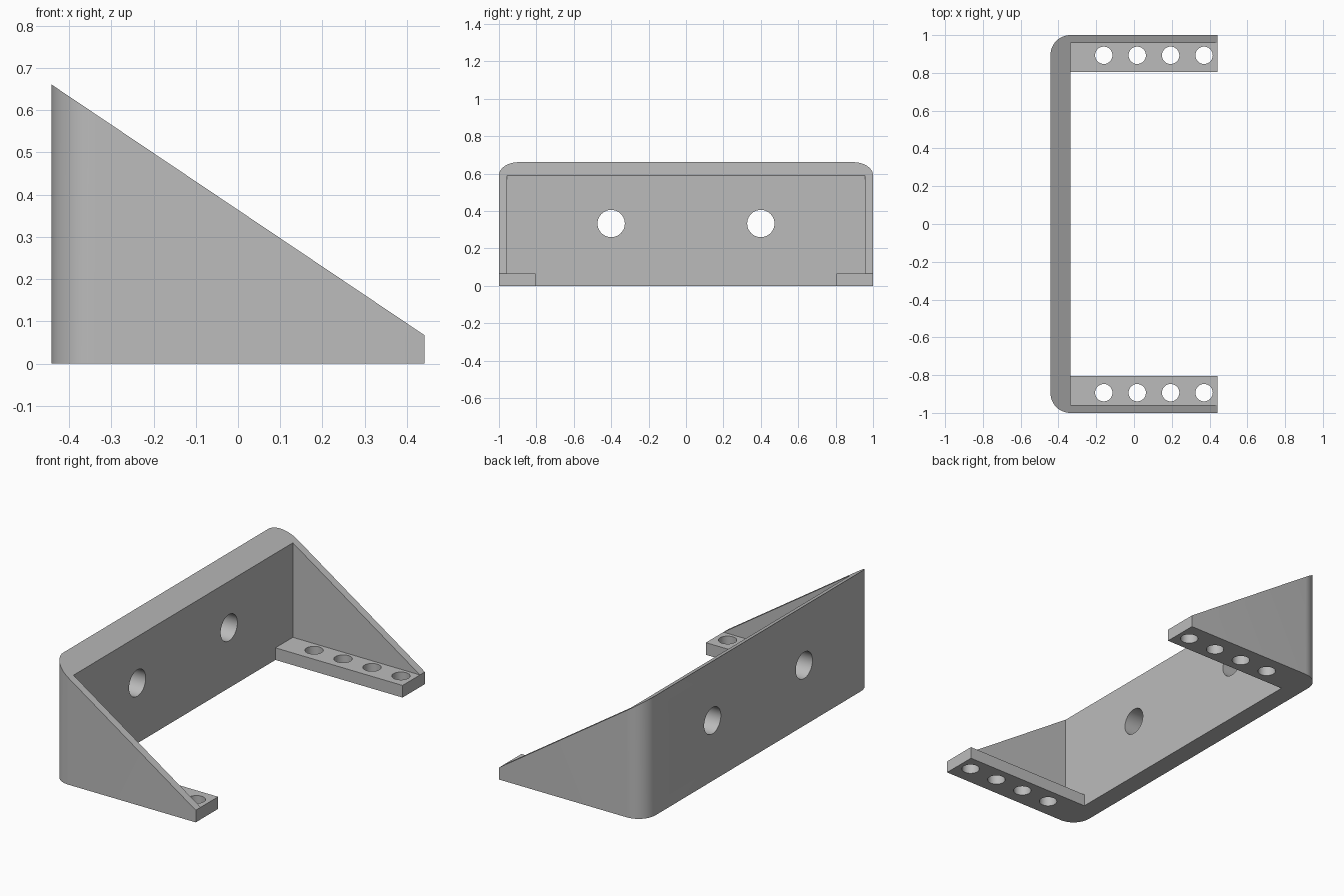
import bpy, bmesh, math
from mathutils import Matrix

default = bpy.data.objects.get("Cube")
if default:
    bpy.data.objects.remove(default, do_unlink=True)

X, Y = 0.442, 1.0                 # half depth and half width
BACK, SIDE = 0.107, 0.043         # plate thicknesses
TOP, LOW = 0.661, 0.067           # height at the back and at the tips
RADIUS = 0.105                    # rounded outer corners
FLANGE = 0.195                    # flange width

grey = bpy.data.materials.new("plain grey")
grey.use_nodes = True
colour = (0.5, 0.5, 0.5, 1)
grey.diffuse_color = colour
grey.node_tree.nodes["Principled BSDF"].inputs["Base Color"].default_value = colour


def finish(name, bm):
    bmesh.ops.recalc_face_normals(bm, faces=bm.faces)
    mesh = bpy.data.meshes.new(name)
    bm.to_mesh(mesh)
    bm.free()
    mesh.materials.append(grey)
    obj = bpy.data.objects.new(name, mesh)
    bpy.context.collection.objects.link(obj)
    return obj


def slope(x):
    return TOP + (LOW - TOP) * (x + X) / (2 * X)


def box(name, x0, x1, y0, y1, z0, z1):
    bm = bmesh.new()
    bmesh.ops.create_cube(bm, size=1)
    for v in bm.verts:
        v.co.x = x1 if v.co.x > 0 else x0
        v.co.y = y1 if v.co.y > 0 else y0
        v.co.z = z1 if v.co.z > 0 else z0
    return finish(name, bm)


def drill(name, place, radius, depth, turn=Matrix()):
    bm = bmesh.new()
    bmesh.ops.create_cone(bm, cap_ends=True, segments=40, radius1=radius,
                          radius2=radius, depth=depth,
                          matrix=Matrix.Translation(place) @ turn)
    return finish(name, bm)


def combine(target, other, operation):
    mod = target.modifiers.new("join", 'BOOLEAN')
    mod.operation = operation
    mod.solver = 'EXACT'
    mod.object = other
    bpy.context.view_layer.objects.active = target
    bpy.ops.object.modifier_apply(modifier=mod.name)
    bpy.data.objects.remove(other, do_unlink=True)


# U-shaped wall: half outline from the tip round the corner, then mirrored
arc = [math.pi / 2 * (1 + i / 12) for i in range(13)]
half = [(X, Y)] + [(-X + RADIUS + RADIUS * math.cos(a),
                    Y - RADIUS + RADIUS * math.sin(a)) for a in arc]
inner = [(-X + BACK, Y - SIDE), (X, Y - SIDE)]
outline = (half + [(x, -y) for x, y in reversed(half)]
           + [(x, -y) for x, y in reversed(inner)] + inner)

bm = bmesh.new()
base = [bm.verts.new((x, y, 0)) for x, y in outline]
rim = [bm.verts.new((x, y, slope(x))) for x, y in outline]
bm.faces.new(base)
bm.faces.new(rim)
for i in range(len(outline)):
    j = (i + 1) % len(outline)
    bm.faces.new((base[i], base[j], rim[j], rim[i]))
bracket = finish("shelf_bracket", bm)

# Mounting flanges along the foot of each side, with four holes each
for side in (-1, 1):
    y0, y1 = sorted((side * (Y - FLANGE), side * (Y - SIDE / 2)))
    combine(bracket, box("flange", -X + BACK / 2, X, y0, y1, 0, LOW), 'UNION')
for side in (-1, 1):
    for i in range(4):
        place = (-0.16 + 0.177 * i, side * 0.893, LOW / 2)
        combine(bracket, drill("screw_hole", place, 0.046, 0.2), 'DIFFERENCE')

# Two larger holes through the back plate
for y in (-0.4, 0.4):
    cutter = drill("back_hole", (-X + BACK / 2, y, 0.333), 0.073, 0.3,
                   Matrix.Rotation(math.pi / 2, 4, 'Y'))
    combine(bracket, cutter, 'DIFFERENCE')

# Smooth the rounded corners and holes, keep the edges crisp
bpy.ops.object.select_all(action='DESELECT')
bracket.select_set(True)
bpy.context.view_layer.objects.active = bracket
bpy.ops.object.shade_smooth_by_angle(angle=math.radians(30))
